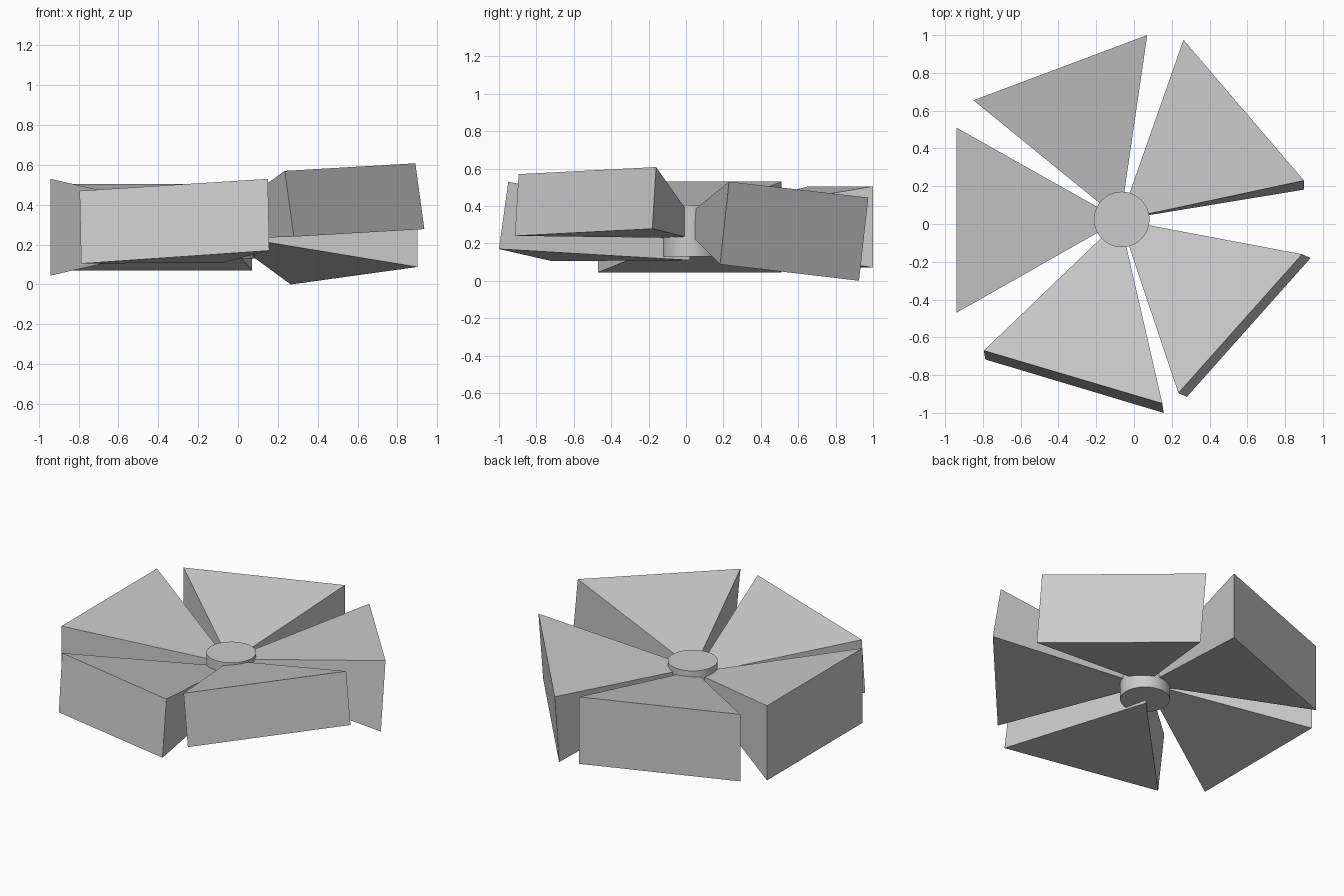
import bpy

# Central hub
bpy.ops.mesh.primitive_cylinder_add(vertices=48, radius=0.147, depth=0.275,
                                    location=(-0.065, 0.024, 0.268))
hub = bpy.context.object
hub.name = "hub"
bpy.ops.object.shade_smooth_by_angle()

APEX = (-0.073, 0.022)


def wedge(name, top_a, top_b, bot_b, bot_a, z_low, z_high):
    """Wedge from a rectangular outer face to a short edge inside the hub."""
    verts = [top_a, top_b, bot_b, bot_a, (*APEX, z_high), (*APEX, z_low)]
    faces = [(0, 3, 2, 1), (0, 1, 4), (3, 5, 2), (1, 2, 5, 4), (0, 4, 5, 3)]
    mesh = bpy.data.meshes.new(name)
    mesh.from_pydata(verts, [], [f[::-1] for f in faces])
    mesh.update()
    obj = bpy.data.objects.new(name, mesh)
    bpy.context.collection.objects.link(obj)


# Five blades, each with its own tilt and height
wedge("blade_left", (-0.94, 0.51, 0.53), (-0.94, -0.47, 0.53),
      (-0.94, -0.47, 0.045), (-0.94, 0.51, 0.045), 0.245, 0.33)
wedge("blade_back_left", (0.07, 1.0, 0.505), (-0.85, 0.655, 0.505),
      (-0.85, 0.655, 0.07), (0.07, 1.0, 0.07), 0.235, 0.34)
wedge("blade_back_right", (0.90, 0.23, 0.53), (0.262, 0.975, 0.445),
      (0.265, 0.925, 0.0), (0.90, 0.182, 0.088), 0.248, 0.36)
wedge("blade_front_right", (0.235, -0.895, 0.57), (0.89, -0.16, 0.608),
      (0.935, -0.18, 0.278), (0.28, -0.915, 0.24), 0.228, 0.35)
wedge("blade_front_left", (-0.795, -0.67, 0.47), (0.15, -0.95, 0.53),
      (0.157, -1.0, 0.17), (-0.787, -0.717, 0.105), 0.11, 0.31)
